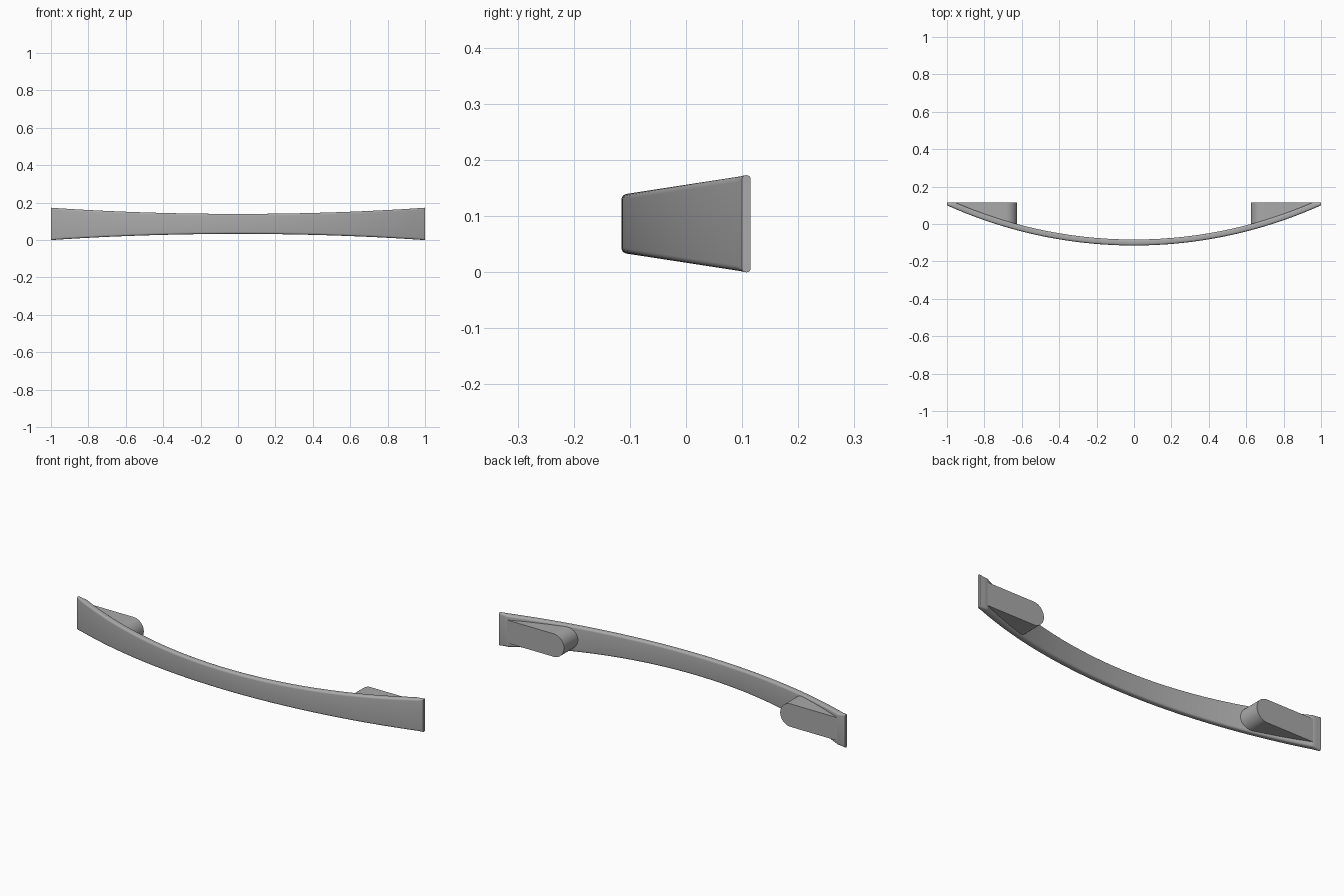
import bpy, bmesh, math

if "Cube" in bpy.data.objects:
    bpy.data.objects.remove(bpy.data.objects["Cube"])

BACK = 0.115            # mounting plane
R_OUT, R_IN = 2.433, 2.401
CY = R_OUT - 0.115      # arc centre in y
ZC = 0.0865             # mid height

metal = bpy.data.materials.new("satin grey")
metal.diffuse_color = (0.40, 0.40, 0.40, 1)
metal.use_nodes = True
metal.node_tree.nodes["Principled BSDF"].inputs["Base Color"].default_value = metal.diffuse_color


def arc_y(x, r):
    return CY - math.sqrt(r * r - x * x)


def finish(name, bm, angle):
    bmesh.ops.remove_doubles(bm, verts=bm.verts, dist=1e-5)
    bmesh.ops.recalc_face_normals(bm, faces=bm.faces)
    me = bpy.data.meshes.new(name)
    bm.to_mesh(me)
    bm.free()
    me.materials.append(metal)
    ob = bpy.data.objects.new(name, me)
    bpy.context.collection.objects.link(ob)
    bpy.ops.object.select_all(action='DESELECT')
    ob.select_set(True)
    bpy.context.view_layer.objects.active = ob
    bpy.ops.object.shade_smooth_by_angle(angle=math.radians(angle))
    return ob


def loft(bm, sections):
    """Skin closed sections of equal length and cap both ends."""
    rings = [[bm.verts.new(p) for p in s] for s in sections]
    n = len(rings[0])
    for a, b in zip(rings, rings[1:]):
        for i in range(n):
            j = (i + 1) % n
            bm.faces.new((a[i], a[j], b[j], b[i]))
    bm.faces.new(rings[0])
    bm.faces.new(rings[-1])


# Bowed grip: flared rounded bar, trimmed flat at the mounting plane
def grip_section(x):
    y0, y1 = arc_y(x, R_OUT), min(arc_y(x, R_IN), BACK)
    half = 0.0535 + 0.033 * (y0 + 0.115) / 0.215
    r = min(0.011, (y1 - y0) * 0.45)
    pts = []
    for cy, cz, start in ((y1 - r, half - r, 0), (y0 + r, half - r, 90),
                          (y0 + r, r - half, 180), (y1 - r, r - half, 270)):
        for k in range(6):
            a = math.radians(start + 18 * k)
            pts.append((x, cy + r * math.cos(a), ZC + cz + r * math.sin(a)))
    return pts


x_trim = math.sqrt(R_IN ** 2 - (CY - BACK) ** 2)
xs = sorted([-1 + i / 40 for i in range(81)] + [-x_trim, x_trim])
bm = bmesh.new()
loft(bm, [grip_section(x) for x in xs])
finish("grip", bm, 35)

# Mounting feet: round-nosed blocks reaching from the grip to the back plane
FOOT_R, NOSE = 0.06, 0.625
stations = [(NOSE + FOOT_R * (1 - math.cos(math.radians(t))),
             FOOT_R * math.sin(math.radians(t))) for t in [0.5] + list(range(9, 91, 9))]
stations += [(x, FOOT_R) for x in (0.73, 0.78, 0.83, 0.88, 0.92, x_trim)]
for side, name in ((-1, "left_foot"), (1, "right_foot")):
    bm = bmesh.new()
    loft(bm, [[(side * x, arc_y(x, R_IN) - 0.01, ZC - h), (side * x, BACK, ZC - h),
               (side * x, BACK, ZC + h), (side * x, arc_y(x, R_IN) - 0.01, ZC + h)]
              for x, h in stations])
    finish(name, bm, 35)
